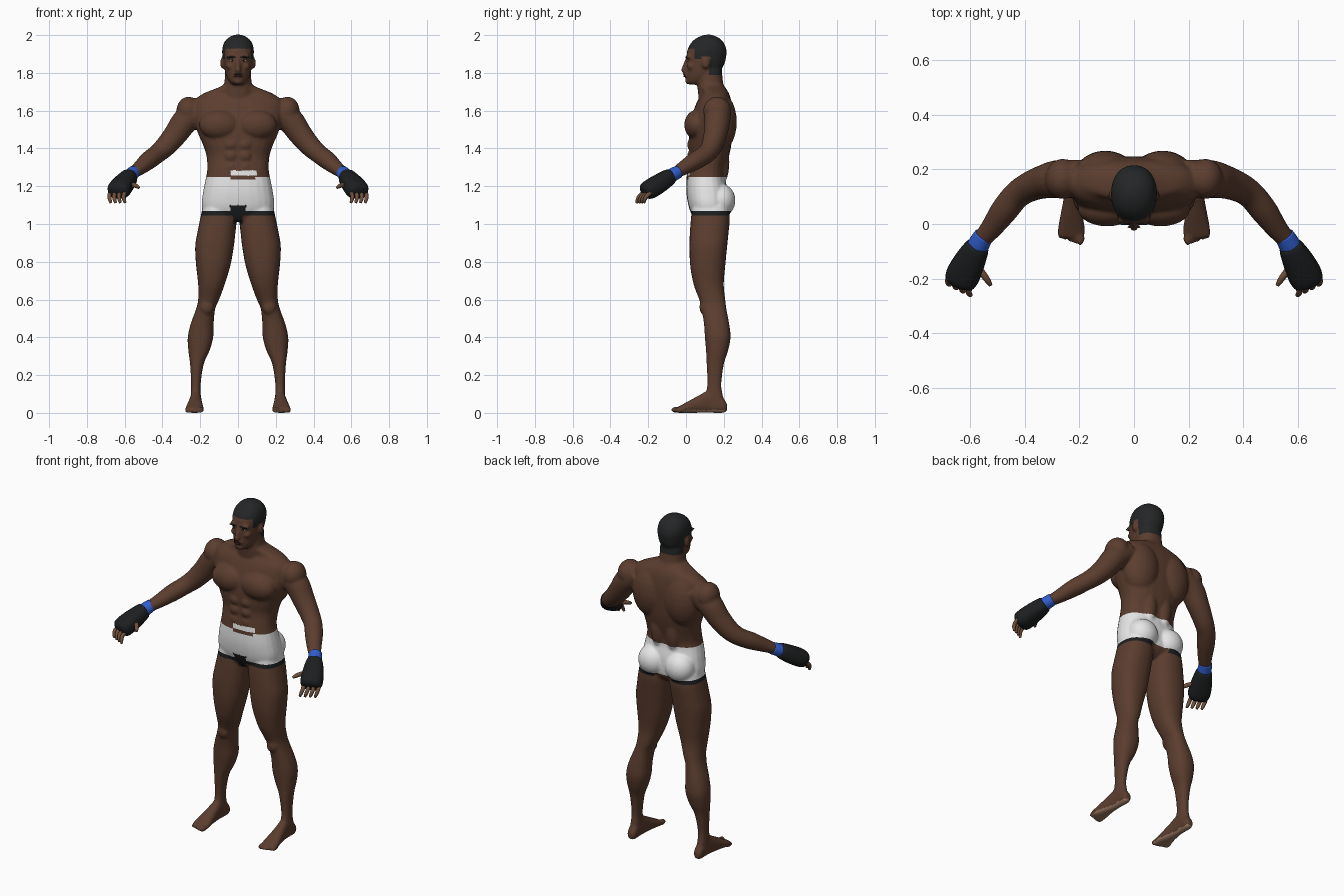
import bpy
import bmesh
from math import cos, sin, pi, copysign
from mathutils import Vector, Matrix

old = bpy.data.objects.get("Cube")
if old:
    bpy.data.objects.remove(old, do_unlink=True)


def material(name, r, g, b):
    m = bpy.data.materials.new(name)
    m.use_nodes = True
    m.diffuse_color = (r, g, b, 1)
    bsdf = m.node_tree.nodes["Principled BSDF"]
    bsdf.inputs["Base Color"].default_value = (r, g, b, 1)
    bsdf.inputs["Roughness"].default_value = 0.7
    return m


skin = material("brown skin", .105, .047, .028)
hair = material("black hair", .018, .019, .02)
white = material("white cloth", .8, .8, .8)
black = material("black trim", .012, .013, .014)
sole = material("light sole skin", .32, .19, .12)
blue = material("blue band", .03, .11, .6)
lip = material("dark lips", .06, .022, .016)
eye_white = material("eye white", .35, .32, .3)
palm = material("light finger skin", .16, .08, .045)


def smooth_rows(rows, steps=4):
    """Catmull-Rom interpolation between the rows of a section list."""
    out = []
    last = len(rows) - 1
    for i in range(last):
        quad = zip(rows[max(i - 1, 0)], rows[i], rows[i + 1], rows[min(i + 2, last)])
        quad = list(quad)
        for k in range(steps):
            t = k / steps
            out.append([b + .5 * t * (c - a + t * (2*a - 5*b + 4*c - d + t * (3*(b - c) + d - a)))
                        for a, b, c, d in quad])
    out.append(list(rows[last]))
    return out


def loft(bm, rings, power=2.3, count=24):
    """Skin closed super-ellipse rings given as (centre, u, v)."""
    loops = []
    for centre, u, v in rings:
        loop = []
        for k in range(count):
            c, s = cos(2 * pi * k / count), sin(2 * pi * k / count)
            loop.append(bm.verts.new(centre + u * copysign(abs(c) ** (2 / power), c)
                                     + v * copysign(abs(s) ** (2 / power), s)))
        loops.append(loop)
    for a, b in zip(loops, loops[1:]):
        for k in range(count):
            j = (k + 1) % count
            bm.faces.new((a[k], a[j], b[j], b[k]))
    bm.faces.new(loops[0][::-1])
    bm.faces.new(loops[-1])


def slab(bm, rows, side=1, along="z", power=2.3):
    """Rows: position, x from, x to, other axis from, other axis to."""
    rings = []
    for pos, x0, x1, b0, b1 in smooth_rows(rows):
        x, b = side * (x0 + x1) / 2, (b0 + b1) / 2
        u, h = Vector(((x1 - x0) / 2, 0, 0)), (b1 - b0) / 2
        if along == "z":
            rings.append((Vector((x, b, pos)), u, Vector((0, h, 0))))
        else:
            rings.append((Vector((x, pos, b)), u, Vector((0, 0, h))))
    loft(bm, rings, power)


def tube(bm, rows, side=1, power=2.0):
    """Rows: x, y, z, sideways radius, upward radius."""
    rows = smooth_rows(rows)
    pts = [Vector((side * r[0], r[1], r[2])) for r in rows]
    rings = []
    for i, r in enumerate(rows):
        t = (pts[min(i + 1, len(pts) - 1)] - pts[max(i - 1, 0)]).normalized()
        u = t.cross(Vector((0, 0, 1))).normalized()
        rings.append((pts[i], u * r[3], u.cross(t) * r[4]))
    loft(bm, rings, power)


def ball(bm, centre, radii, side=1):
    m = Matrix.Translation((side * centre[0], centre[1], centre[2])) @ Matrix.Diagonal((*radii, 1))
    bmesh.ops.create_uvsphere(bm, u_segments=24, v_segments=14, radius=1, matrix=m)


def make(name, bm, *mats):
    bmesh.ops.recalc_face_normals(bm, faces=bm.faces)
    me = bpy.data.meshes.new(name)
    bm.to_mesh(me)
    bm.free()
    me.polygons.foreach_set("use_smooth", [True] * len(me.polygons))
    for m in mats:
        me.materials.append(m)
    ob = bpy.data.objects.new(name, me)
    bpy.context.scene.collection.objects.link(ob)
    return ob


body = bmesh.new()

# torso: z, half width, front, back
torso = [(1.74, .07, .065, .195), (1.72, .11, .075, .21), (1.69, .185, .085, .228),
         (1.65, .235, .06, .24), (1.6, .24, .04, .247), (1.54, .232, .022, .247),
         (1.48, .212, .015, .245), (1.42, .186, .015, .24), (1.36, .167, .02, .228),
         (1.29, .163, .008, .21), (1.24, .171, .003, .208), (1.17, .185, .002, .222),
         (1.1, .192, .012, .225), (1.05, .17, .03, .215), (1.015, .08, .05, .18)]
slab(body, [(z, -w, w, f, b) for z, w, f, b in torso], power=2.4)

# neck and head: z, half width, front, back
slab(body, [(1.64, -.09, .09, .07, .22), (1.71, -.08, .08, .062, .205),
            (1.76, -.071, .071, .06, .195), (1.82, -.068, .068, .07, .19)])
head = [(1.738, .026, .02, .075), (1.755, .046, .004, .12), (1.79, .064, .003, .165),
        (1.84, .075, .002, .2), (1.88, .081, .003, .212), (1.92, .084, .007, .215),
        (1.96, .074, .028, .2), (1.987, .05, .06, .172), (2.002, .018, .1, .135)]
slab(body, [(z, -w, w, f, b) for z, w, f, b in head], power=2.2)
ball(body, (0, -.008, 1.815), (.017, .02, .014))
tube(body, [(0, .008, 1.88, .009, .01), (0, -.001, 1.85, .01, .012), (0, -.012, 1.816, .014, .014)])
ball(body, (0, .008, 1.79), (.03, .02, .02))
ball(body, (0, .012, 1.757), (.028, .016, .018))

leg = [(1.1, .03, .185, .035, .225), (1.03, .008, .2, .026, .232), (.95, .014, .216, .02, .225),
       (.88, .022, .227, .018, .218), (.78, .04, .222, .022, .208), (.68, .07, .211, .04, .2),
       (.6, .1, .211, .07, .208), (.55, .121, .222, .083, .214), (.47, .129, .251, .095, .229),
       (.4, .131, .266, .1, .236), (.33, .15, .263, .106, .223), (.26, .181, .254, .109, .201),
       (.15, .198, .248, .113, .187), (.08, .196, .251, .1, .198), (.02, .196, .25, .1, .208)]
foot = [(.218, .205, .24, .012, .045), (.195, .195, .25, 0, .08), (.13, .194, .252, 0, .12),
        (.06, .189, .264, 0, .088), (0, .182, .276, 0, .055), (-.035, .18, .28, 0, .036),
        (-.05, .186, .274, .004, .028)]
arm = [(.19, .165, 1.61, .07, .07), (.275, .165, 1.55, .07, .07), (.33, .155, 1.475, .062, .063),
       (.385, .135, 1.41, .055, .056), (.43, .105, 1.37, .051, .05), (.475, .05, 1.335, .05, .048),
       (.52, -.012, 1.297, .041, .038), (.565, -.068, 1.262, .032, .029), (.59, -.12, 1.23, .03, .03)]

for s in (1, -1):
    slab(body, leg, s)
    slab(body, foot, s, along="y")
    tube(body, arm, s)
    # toes shrink towards the outside
    for k in range(5):
        r = .0165 if k == 0 else .0118 - .0006 * k
        ball(body, (.197 + .0185 * k, -.053 + .0055 * k, r), (r, .026, r), s)
    # muscle masses
    ball(body, (.262, .165, 1.6), (.064, .074, .074), s)       # shoulder
    ball(body, (.098, .055, 1.525), (.108, .064, .078), s)     # chest
    ball(body, (.105, .175, 1.54), (.115, .094, .16), s)       # back
    ball(body, (.09, .182, 1.125), (.088, .08, .088), s)       # buttock
    ball(body, (.05, .19, 1.33), (.045, .04, .12), s)          # lower back
    ball(body, (.165, .095, .56), (.036, .024, .04), s)        # kneecap
    for z in (1.42, 1.36, 1.3):
        ball(body, (.036, .026, z), (.034, .02, .03), s)       # abdomen
    # ears, brow ridges and cheeks
    ball(body, (.083, .105, 1.852), (.011, .02, .032), s)
    ball(body, (.034, .015, 1.886), (.03, .016, .011), s)
    ball(body, (.042, .03, 1.835), (.022, .024, .018), s)

# fuse the masses into one smooth skin
ob = make("body", body)
mod = ob.modifiers.new("fuse", "REMESH")
mod.mode = "VOXEL"
mod.voxel_size = .007
mod = ob.modifiers.new("soften", "SMOOTH")
mod.factor = .5
mod.iterations = 6
fused = bpy.data.meshes.new_from_object(ob.evaluated_get(bpy.context.evaluated_depsgraph_get()))
ob.modifiers.clear()
bpy.data.objects.remove(ob, do_unlink=True)

body = bmesh.new()
body.from_mesh(fused)
# clean cut lines for the shorts
for z in (1.045, 1.068, 1.25):
    bmesh.ops.bisect_plane(body, geom=body.verts[:] + body.edges[:] + body.faces[:],
                           plane_co=(0, 0, z), plane_no=(0, 0, 1))


def hairline(y):
    return 1.928 if y < .045 else 1.875 if y < .085 else 1.84 if y < .125 else 1.79


def paint(c, n):
    x, y, z = c
    if z > 1.78:
        ear = abs(x) > .079 and .08 < y < .127 and z < 1.887
        return 1 if z > hairline(y) and not ear else 0
    if abs(x) < .3:
        front = y < .1
        if front and abs(x) < .022 + .3 * max(z - 1.02, 0) and 1.0 < z < 1.1:
            return 3
        if 1.045 < z < 1.068:
            return 3 if abs(x) > .06 or front else 0
        if 1.068 < z < 1.25:
            gap = front and -.04 < x < .09 and z > 1.236
            return 0 if gap else 2
        if front and -.04 < x < .1 and 1.25 < z < 1.282:
            return 2 if z > 1.254 else 0
    return 4 if z < .025 and n.z < -.5 else 0


for f in body.faces:
    f.material_index = paint(f.calc_center_median(), f.normal)
skin_ob = make("body", body, skin, hair, white, black, sole)


def face_plate(name, x, z, radii, mat):
    """Thin feature resting on the face surface."""
    hit, where, _, _ = skin_ob.ray_cast((x, -1, z), (0, 1, 0))
    bm = bmesh.new()
    ball(bm, (x, where.y if hit else 0, z), radii)
    make(name, bm, mat)


face_plate("upper_lip", 0, 1.793, (.024, .004, .004), lip)
face_plate("lower_lip", 0, 1.783, (.021, .0045, .005), lip)

for s, label in ((1, "left"), (-1, "right")):
    face_plate(label + "_eye", s * .032, 1.866, (.013, .003, .005), eye_white)
    face_plate(label + "_iris", s * .031, 1.866, (.0055, .0045, .005), black)
    face_plate(label + "_eyebrow", s * .035, 1.884, (.024, .004, .0045), hair)

    # wrist band
    bm = bmesh.new()
    tube(bm, [(.55, -.042, 1.276, .036, .034), (.565, -.068, 1.262, .039, .036),
              (.582, -.1, 1.243, .04, .038)], s)
    make(label + "_wrist_band", bm, blue)

    # padded glove
    bm = bmesh.new()
    tube(bm, [(.571, -.078, 1.256, .036, .034), (.576, -.088, 1.25, .045, .042),
              (.598, -.13, 1.222, .056, .048), (.622, -.178, 1.192, .062, .05),
              (.636, -.208, 1.174, .058, .046), (.642, -.222, 1.166, .04, .03)], s, power=2.5)
    make(label + "_glove", bm, black)

    # fingers curl down from the knuckles
    bm = bmesh.new()
    for k in range(4):
        off = -.042 + .028 * k
        x, y = .637 + .9 * off, -.203 + .45 * off
        tube(bm, [(x, y, 1.168, .011, .011), (x + .006, y - .022, 1.15, .011, .011),
                  (x + .004, y - .034, 1.13, .01, .01), (x - .002, y - .038, 1.112, .007, .007)], s)
    tube(bm, [(.585, -.15, 1.205, .015, .015), (.556, -.18, 1.207, .013, .013),
              (.536, -.207, 1.2, .011, .011), (.525, -.224, 1.192, .007, .007)], s)
    make(label + "_fingers", bm, palm)
